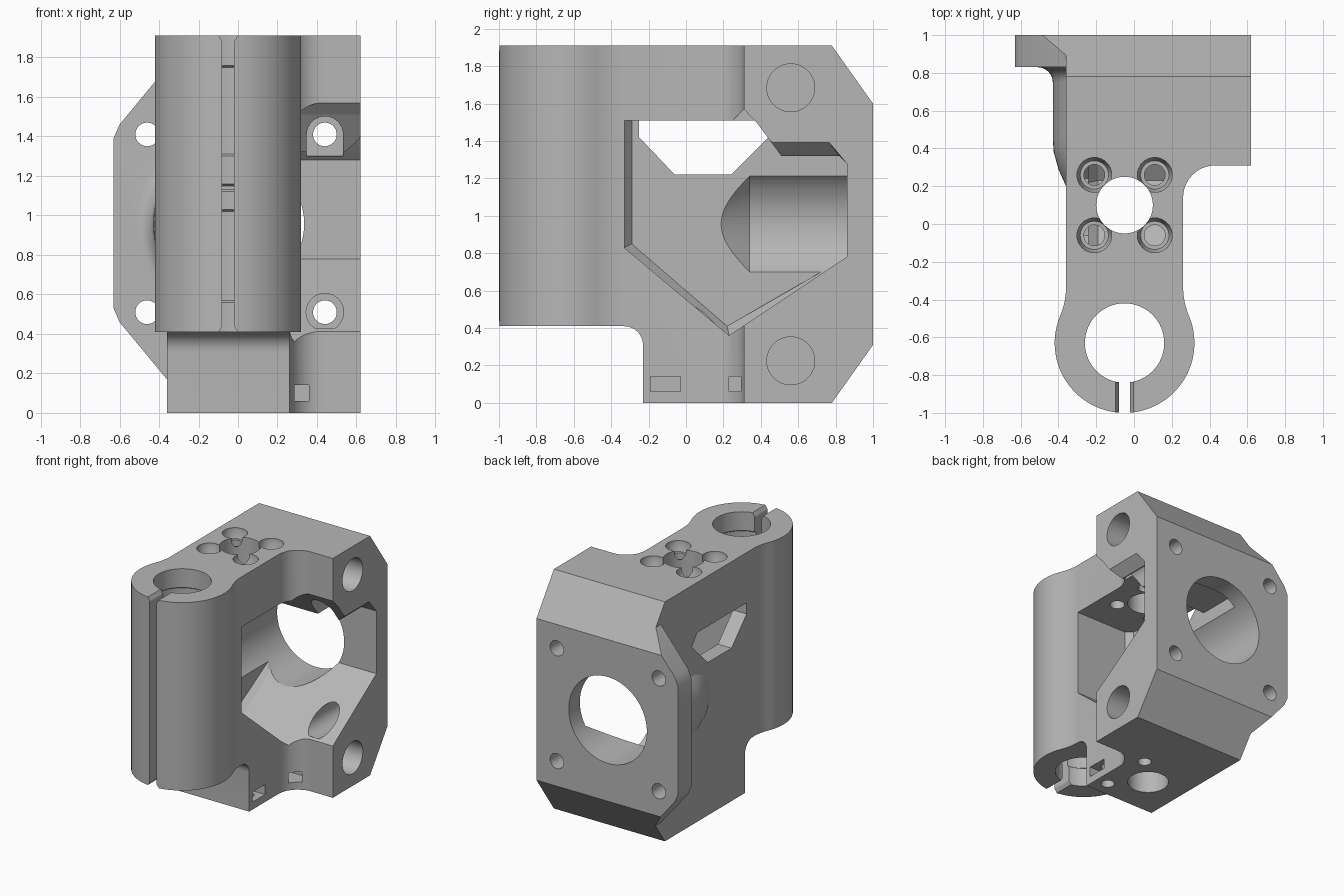
import bpy, bmesh, math

cube = bpy.data.objects.get("Cube")
if cube:
    bpy.data.objects.remove(cube)

grey = bpy.data.materials.new("mid grey")
grey.use_nodes = True
grey.diffuse_color = (0.47, 0.47, 0.47, 1)
grey.node_tree.nodes["Principled BSDF"].inputs["Base Color"].default_value = (0.47, 0.47, 0.47, 1)


def arc(cx, cy, r, a0, a1, n=16):
    angles = [math.radians(a0 + (a1 - a0) * i / n) for i in range(n + 1)]
    return [(cx + r * math.cos(a), cy + r * math.sin(a)) for a in angles]


def loft(name, axis, rings):
    """Solid through 2D rings [(points, position)] stacked along an axis."""
    place = {"x": lambda a, b, t: (t, a, b),
             "y": lambda a, b, t: (a, t, b),
             "z": lambda a, b, t: (a, b, t)}[axis]
    bm = bmesh.new()
    loops = [[bm.verts.new(place(a, b, t)) for a, b in pts] for pts, t in rings]
    for low, high in zip(loops, loops[1:]):
        for i in range(len(low)):
            j = (i + 1) % len(low)
            bm.faces.new((low[i], low[j], high[j], high[i]))
    bm.faces.new(loops[0])
    bm.faces.new(loops[-1])
    bmesh.ops.recalc_face_normals(bm, faces=bm.faces[:])
    mesh = bpy.data.meshes.new(name)
    bm.to_mesh(mesh)
    bm.free()
    obj = bpy.data.objects.new(name, mesh)
    bpy.context.collection.objects.link(obj)
    mesh.materials.append(grey)
    return obj


def prism(name, axis, pts, lo, hi):
    return loft(name, axis, [(pts, lo), (pts, hi)])


def turned(name, axis, centre, profile, n=48):
    """Round solid from (radius, position) pairs."""
    return loft(name, axis, [(arc(*centre, r, 0, 360 * (n - 1) / n, n - 1), t) for r, t in profile])


def rect(a0, a1, b0, b1):
    return [(a0, b0), (a1, b0), (a1, b1), (a0, b1)]


def combine(target, other, operation="DIFFERENCE"):
    mod = target.modifiers.new("join", "BOOLEAN")
    mod.operation = operation
    mod.solver = "EXACT"
    mod.object = other
    bpy.context.view_layer.objects.active = target
    bpy.ops.object.modifier_apply(modifier=mod.name)
    bpy.data.objects.remove(other)


# Plan outline: clamp barrel, necks, stem and wide rear block
CX, CY, R, FR = -0.05, -0.63, 0.37, 0.4
dx = 0.31 + FR
dy = math.sqrt((R + FR) ** 2 - dx ** 2)
ang = math.degrees(math.atan2(dy, dx))
plan = [(0.62, 1.1), (-0.36, 1.1)]
plan += arc(CX - dx, CY + dy, FR, 0, -ang, 10)
plan += arc(CX, CY, R, 180 - ang, 360 + ang, 56)[1:-1]
plan += arc(CX + dx, CY + dy, FR, 180 + ang, 180, 10)
plan += arc(0.43, 0.14, 0.17, 180, 90, 12) + [(0.62, 0.31)]
body = prism("carriage_body", "z", plan, -0.1, 2.0)

# Rear mounting flange on one side
flange = [(-0.2, 1.94), (-0.36, 1.75), (-0.6, 1.46), (-0.63, 1.39),
          (-0.63, 0.53), (-0.6, 0.46), (-0.36, 0.17), (-0.2, -0.02)]
combine(body, prism("flange", "y", flange, 0.83, 1.1), "UNION")

# Bulge around the large bore, flaring into the flange
BORE = (-0.01, 0.957)
flare = [(0.5 - r, t) for r, t in arc(0, 0.75, 0.08, 0, 90, 8)]
flare = [(0.42 + 0.5 - r, t) for r, t in flare]
combine(body, turned("bulge", "y", BORE,
                     [(0.24, 0.1), (0.35, 0.2), (0.39, 0.29), (0.415, 0.38), (0.42, 0.45)]
                     + [(0.42 + 0.08 * (1 - math.cos(math.radians(a))),
                         0.75 + 0.08 * math.sin(math.radians(a))) for a in range(0, 91, 15)]
                     + [(0.5, 0.9)], 64), "UNION")

# Side silhouette trims the top, bottom and rear chamfers
side = [(-1.1, 0.41)] + arc(-0.33, 0.31, 0.1, 90, 0, 8)
side += [(-0.23, 0), (0.78, 0), (1, 0.31), (1, 1.6), (0.78, 1.91), (-1.1, 1.91)]
combine(body, prism("silhouette", "x", side, -1, 1), "INTERSECT")

cutters = []

# Deep side pocket with a sloped inner edge
tail = [(0.86, 0.78), (0.86, 1.28), (0.82, 1.32), (0.51, 1.32), (0.37, 1.51)]
mouth = [(-0.33, 1.51), (-0.33, 0.83), (0.23, 0.36)] + tail
floor = [(-0.29, 1.51), (-0.29, 0.85), (0.22, 0.41)] + tail
cutters.append(loft("pocket", "x", [(floor, -0.24), (mouth, -0.19), (mouth, 1)]))
cutters.append(prism("pocket_peak", "x",
                     [(0.25, 1.51), (0.31, 1.57), (0.38, 1.495), (0.3, 1.45)], 0.3, 1))
inner = [(0.4, 1.28), (0.4, 1.32), (0.5, 1.32), (0.82, 1.32), (0.86, 1.28)]
outer = [(0.4, 1.28), (0.4, 1.47), (0.47, 1.4), (0.76, 1.4), (0.86, 1.28)]
cutters.append(loft("pocket_lip", "x", [(inner, 0.54), (outer, 0.63)]))

# Window through the thin wall
window = [(-0.25, 1.51), (-0.25, 1.42), (-0.06, 1.22), (0.24, 1.22), (0.44, 1.42), (0.37, 1.509)]
cutters.append(prism("window", "x", window, -0.5, -0.15))

# Large bore with tapered front end
cutters.append(turned("bore", "y", BORE, [(0.2, 0.148), (0.345, 0.34), (0.345, 1.1)], 64))

# Clamp bore with relief grooves, and its slit
cutters.append(turned("clamp_bore", "z", (CX, CY), [
    (0.21, 0.3), (0.21, 0.56), (0.225, 0.57), (0.225, 1.02), (0.21, 1.03), (0.21, 1.12),
    (0.225, 1.13), (0.225, 1.15), (0.21, 1.16), (0.21, 1.3), (0.225, 1.31),
    (0.225, 1.75), (0.21, 1.76), (0.21, 2)], 64))
cutters.append(loft("slit", "z", [(rect(CX - w, CX + w, -1.1, -0.7), z) for w, z in
                                  ((0.06, 0.39), (0.03, 0.44), (0.03, 1.88), (0.06, 1.93))]))

# Vertical centre hole and four counterbored holes in the roof
cutters.append(turned("centre_hole", "z", (CX, 0.1), [(0.15, -0.1), (0.15, 2)]))
for sx in (-1, 1):
    for sy in (-1, 1):
        cutters.append(turned("roof_hole", "z", (CX + 0.16 * sx, 0.1 + 0.16 * sy),
                              [(0.055, 1.3), (0.055, 1.83), (0.075, 1.83), (0.092, 1.88), (0.092, 2)], 32))

# Base screw holes and nut slots
for y in (-0.11, 0.31):
    cutters.append(turned("base_hole", "z", (0.16, y), [(0.05, -0.1), (0.05, 0.25)], 24))
    cutters.append(prism("nut_slot", "z", rect(0.08, 0.36, y - 0.08, y + 0.08), 0.06, 0.14))

# Blind rod holes
for z in (0.225, 1.685):
    cutters.append(turned("rod_hole", "x", (0.56, z), [(0.128, -0.2), (0.128, 1)]))

# Rear screw holes, with head recesses on the thick side
for x, start in ((-0.46, 0.75), (0.44, 0.5)):
    for z in (0.51, 1.41):
        cutters.append(turned("screw_hole", "y", (x, z), [(0.06, start), (0.06, 1.1)], 32))
cutters.append(turned("head_recess", "y", (0.44, 0.51), [(0.095, 0.33), (0.095, 0.86)], 32))
arch = arc(0.44, 1.41, 0.092, 0, 180) + [(0.348, 1.3), (0.532, 1.3)]
cutters.append(prism("arched_recess", "y", arch, 0.33, 0.859))

for cutter in cutters:
    combine(body, cutter)

bpy.ops.object.select_all(action="DESELECT")
body.select_set(True)
bpy.context.view_layer.objects.active = body
bpy.ops.object.shade_smooth_by_angle(angle=math.radians(25))
